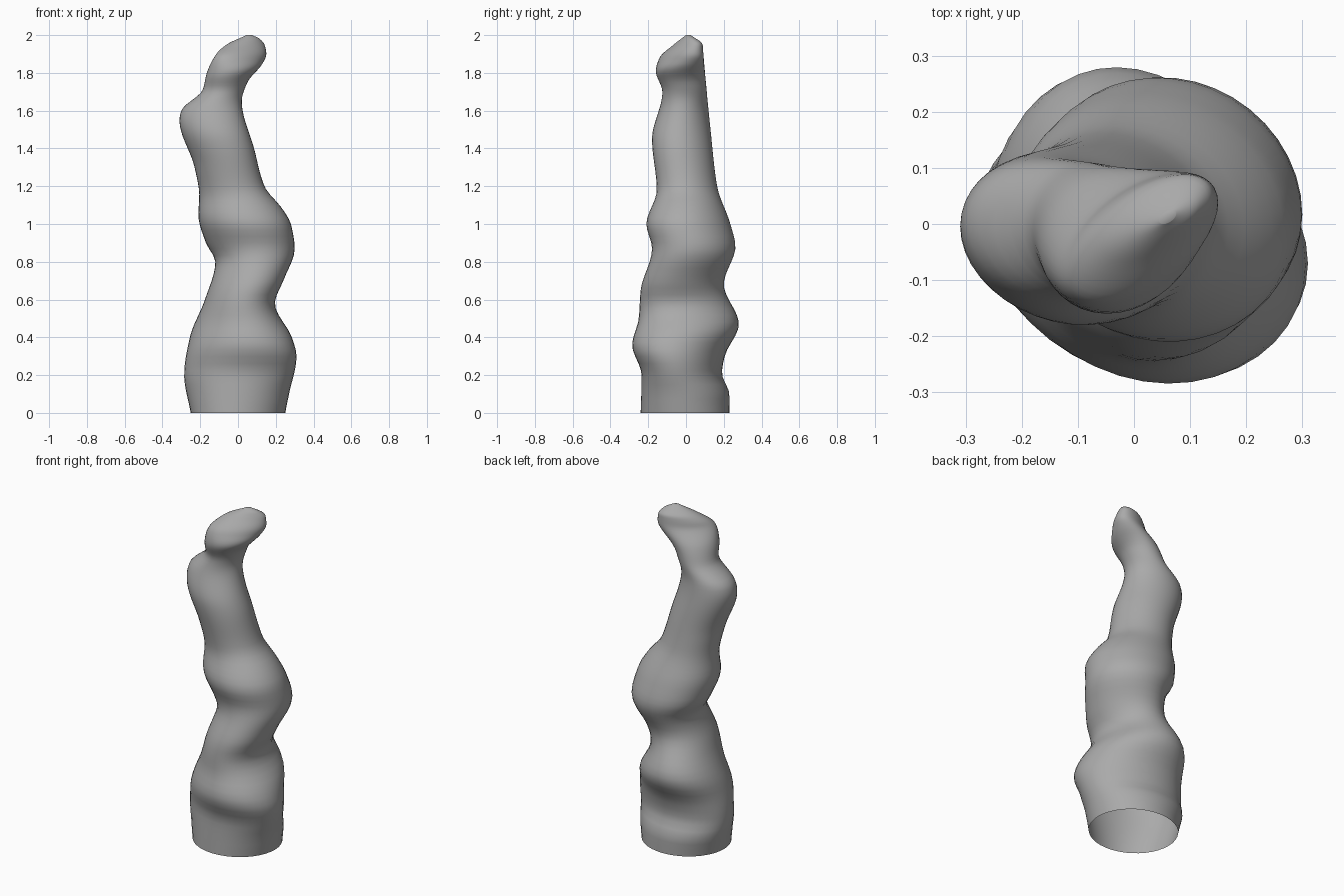
import bpy
import bmesh
from math import sin, cos, asin, pi

default_cube = bpy.data.objects.get("Cube")
if default_cube:
    bpy.data.objects.remove(default_cube, do_unlink=True)

SEGMENTS = 40
ROWS = 84

# Silhouette profiles as (height, offset) keys, one for each side of the trunk
left_edge = [(0, .25), (.1, .27), (.3, .31), (.4, .285), (.58, .195), (.7, .24),
             (.87, .3), (1, .28), (1.08, .235), (1.2, .14), (1.4, .085), (1.65, .02),
             (1.75, .05), (1.85, .13), (1.9, .15), (1.95, .14), (1.98, .115), (2, .075)]
right_edge = [(0, -.25), (.2, -.285), (.4, -.255), (.6, -.175), (.8, -.12), (.9, -.17),
              (1.05, -.21), (1.15, -.205), (1.3, -.23), (1.55, -.31), (1.6, -.3),
              (1.71, -.187), (1.8, -.165), (1.9, -.115), (1.95, -.06), (2, .045)]
front_edge = [(0, -.24), (.2, -.235), (.36, -.285), (.5, -.25), (.65, -.24), (.87, -.18),
              (1, -.21), (1.18, -.155), (1.45, -.18), (1.7, -.125), (1.81, -.16),
              (1.88, -.14), (1.95, -.065), (2, 0)]
back_edge = [(0, .23), (.1, .23), (.21, .19), (.3, .205), (.47, .28), (.68, .2),
             (.88, .262), (1, .235), (1.2, .165), (1.5, .13), (1.7, .11),
             (1.9, .092), (1.95, .088), (2, .025)]
# Diagonal lean of the oval cross-section
lean = [(0, 0), (.35, -.17), (1, -.1), (1.6, -.1), (1.8, .1), (1.9, .5), (2, .5)]


def smooth_value(keys, z):
    """Interpolate the keys with a cubic that is level at every peak and hollow."""
    slopes = [(b[1] - a[1]) / (b[0] - a[0]) for a, b in zip(keys, keys[1:])]
    tangents = [slopes[0]]
    for s, t in zip(slopes, slopes[1:]):
        tangents.append(2 * s * t / (s + t) if s * t > 0 else 0)
    tangents.append(slopes[-1])
    for i, (start, end) in enumerate(zip(keys, keys[1:])):
        if z <= end[0] or end is keys[-1]:
            span = end[0] - start[0]
            u = (z - start[0]) / span
            blend = u * u * (3 - 2 * u)
            bend_in = u * (1 - u) ** 2 * tangents[i]
            bend_out = u * u * (u - 1) * tangents[i + 1]
            return start[1] + blend * (end[1] - start[1]) + span * (bend_in + bend_out)


def add_ring(bm, z):
    """Add one oval ring of vertices that touches all four silhouettes."""
    x_min, x_max = smooth_value(right_edge, z), smooth_value(left_edge, z)
    y_min, y_max = smooth_value(front_edge, z), smooth_value(back_edge, z)
    phase = asin(smooth_value(lean, z))
    ring = []
    for k in range(SEGMENTS):
        angle = 2 * pi * k / SEGMENTS
        x = (x_min + x_max) / 2 + (x_max - x_min) / 2 * cos(angle)
        y = (y_min + y_max) / 2 + (y_max - y_min) / 2 * sin(angle + phase)
        ring.append(bm.verts.new((x, y, z)))
    return ring


# Gray clay-like surface
material = bpy.data.materials.new("plain gray")
material.use_nodes = True
gray = (.4, .4, .4, 1)
material.diffuse_color = gray
material.node_tree.nodes["Principled BSDF"].inputs["Base Color"].default_value = gray

# Lumpy twisting trunk, open underneath, with rings packed closer at the tip
bm = bmesh.new()
heights = [2 * sin(pi / 2 * i / ROWS) for i in range(ROWS + 1)]
rings = [add_ring(bm, z) for z in heights]
for lower, upper in zip(rings, rings[1:]):
    for k in range(SEGMENTS):
        n = (k + 1) % SEGMENTS
        bm.faces.new((lower[k], lower[n], upper[n], upper[k]))
bm.faces.new(rings[-1])

mesh = bpy.data.meshes.new("twisted_trunk")
bm.to_mesh(mesh)
bm.free()
mesh.materials.append(material)
trunk = bpy.data.objects.new("twisted_trunk", mesh)
bpy.context.collection.objects.link(trunk)

# Smooth shading all over
for polygon in mesh.polygons:
    polygon.use_smooth = True
